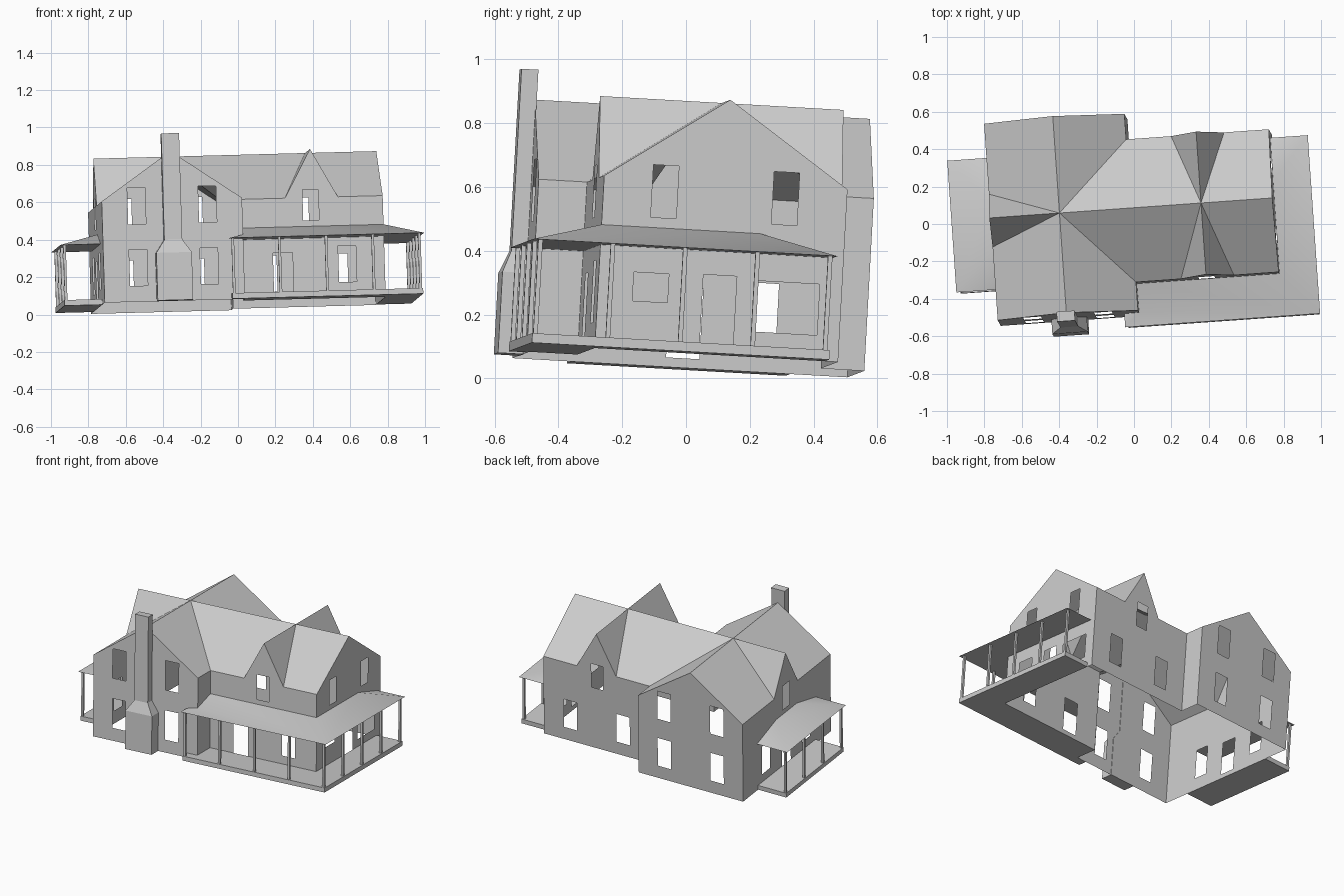
import bpy, bmesh
from math import radians
from mathutils import Vector, Matrix, Euler

if "Cube" in bpy.data.objects:
    bpy.data.objects.remove(bpy.data.objects["Cube"])

grey = bpy.data.materials.new("plain_grey")
grey.use_nodes = True
grey.diffuse_color = (0.6, 0.6, 0.6, 1)
grey.node_tree.nodes["Principled BSDF"].inputs["Base Color"].default_value = (0.6, 0.6, 0.6, 1)

# The whole house stands slightly tilted and turned
TILT = Euler((radians(-3.27), radians(-1.52), radians(4.05))).to_matrix().to_4x4()
CENTRE = Vector((-0.2, 0.03, 0.2))

# Main dimensions
BASE, EAVE, RIDGE = 0.055, 0.597, 0.857
WEST, WING_X, EAST = -0.747, 0.005, 0.77
WING_F, WING_B = -0.497, 0.558
MAIN_F, MAIN_B = -0.345, 0.421
MID_Y, WING_MID, DORMER_X = 0.038, -0.371, 0.388
HALF = 0.142                      # half width of the small cross gables
DECK, PORCH_LOW, PORCH_TOP = 0.085, 0.38, 0.443


def finish(name, bm, smooth=False):
    me = bpy.data.meshes.new(name)
    bm.to_mesh(me)
    bm.free()
    me.materials.append(grey)
    for p in me.polygons:
        p.use_smooth = smooth
    ob = bpy.data.objects.new(name, me)
    bpy.context.collection.objects.link(ob)
    ob.matrix_world = TILT
    return ob


def face_away(bm, centre):
    bm.normal_update()
    for f in bm.faces:
        if f.normal.dot(f.calc_center_median() - centre) < 0:
            f.normal_flip()


def sheet(name, faces, centre=CENTRE, smooth=False):
    bm = bmesh.new()
    for pts in faces:
        bm.faces.new([bm.verts.new(p) for p in pts])
    bmesh.ops.remove_doubles(bm, verts=bm.verts, dist=0.0005)
    face_away(bm, centre)
    return finish(name, bm, smooth)


def wall(name, axis, pos, outline, holes=()):
    """Thin wall: outline in (along, z), holes as (middle, width, bottom, top)."""
    bm = bmesh.new()
    loops = [outline] + [[(m - w / 2, b), (m + w / 2, b), (m + w / 2, t), (m - w / 2, t)]
                         for m, w, b, t in holes]
    for loop in loops:
        vs = [bm.verts.new((pos, u, z) if axis == "x" else (u, pos, z)) for u, z in loop]
        for i, v in enumerate(vs):
            bm.edges.new((vs[i - 1], v))
    bmesh.ops.triangle_fill(bm, use_beauty=True, edges=bm.edges[:])
    face_away(bm, CENTRE)
    return finish(name, bm)


def prism(name, outline, z0, z1):
    bm = bmesh.new()
    f = bm.faces.new([bm.verts.new((x, y, z0)) for x, y in outline])
    top = bmesh.ops.extrude_face_region(bm, geom=[f])
    bmesh.ops.translate(bm, vec=(0, 0, z1 - z0),
                        verts=[g for g in top["geom"] if isinstance(g, bmesh.types.BMVert)])
    if not any(len(g.verts) == len(outline) and g.calc_center_median().z < z0 + 1e-5 for g in bm.faces):
        bm.faces.new([v for v in bm.verts if v.co.z < z0 + 1e-5])
    bmesh.ops.recalc_face_normals(bm, faces=bm.faces[:])
    return finish(name, bm)


def rect(x0, x1, y0, y1):
    return [(x0, y0), (x1, y0), (x1, y1), (x0, y1)]


# Window and door openings
def low(m, w=0.095):
    return (m, w, 0.14, 0.335)


def high(m, w=0.095):
    return (m, w, 0.47, 0.665)


def door(m):
    return (m, 0.105, DECK, 0.305)


def gable(a, b, mid):
    return [(a, BASE), (b, BASE), (b, EAVE), (mid, RIDGE), (a, EAVE)]


def cross_gable(a, b, mid):
    return [(a, BASE), (b, BASE), (b, EAVE), (mid + HALF, EAVE),
            (mid, RIDGE), (mid - HALF, EAVE), (a, EAVE)]


# Walls
four = [f(WING_MID + s * 0.19) for f in (low, high) for s in (-1, 1)]
wall("wing_front_wall", "y", WING_F, gable(WEST, WING_X, WING_MID), four)
wall("wing_back_wall", "y", WING_B, gable(WEST, WING_X, WING_MID), four)
attic = (DORMER_X - 0.005, 0.085, 0.475, 0.64)
wall("main_front_wall", "y", MAIN_F, cross_gable(WING_X, EAST, DORMER_X),
     [attic, door(0.225), low(0.57)])
wall("main_back_wall", "y", MAIN_B, cross_gable(WING_X, EAST, DORMER_X),
     [attic, low(0.198), low(0.578)])
wall("east_wall", "x", EAST, gable(MAIN_F, MAIN_B, MID_Y),
     [(MID_Y - 0.19, 0.08, 0.475, 0.64), (MID_Y + 0.19, 0.08, 0.475, 0.64),
      (-0.18, 0.11, 0.21, 0.3), door(0.036), (0.25, 0.2, 0.135, 0.295)])
wall("west_wall", "x", WEST, cross_gable(WING_F, WING_B, MID_Y),
     [(MID_Y, 0.085, 0.475, 0.64), door(MID_Y), low(-0.2), low(0.28)])
for name, a, b in (("front", WING_F, MAIN_F), ("back", MAIN_B, WING_B)):
    wall("wing_side_wall_" + name, "x", WING_X, [(a, BASE), (b, BASE), (b, EAVE), (a, EAVE)])

# Roof: cross gables meeting in valleys at two ridge points
J1, J2 = (WING_MID, MID_Y, RIDGE), (DORMER_X, MID_Y, RIDGE)
roof = []
for ym, yw, s in ((MAIN_F, WING_F, -1), (MAIN_B, WING_B, 1)):
    left, right = (DORMER_X - HALF, ym, EAVE), (DORMER_X + HALF, ym, EAVE)
    peak, valley = (DORMER_X, ym, RIDGE), (WING_X, ym, EAVE)
    wing_peak, side = (WING_MID, yw, RIDGE), (WEST, MID_Y + s * HALF, EAVE)
    roof += [[J1, valley, left, J2], [J2, left, peak], [J2, peak, right],
             [J2, right, (EAST, ym, EAVE), (EAST, MID_Y, RIDGE)],
             [J1, wing_peak, (WING_X, yw, EAVE), valley],
             [J1, wing_peak, (WEST, yw, EAVE), side],
             [J1, side, (WEST, MID_Y, RIDGE)]]
sheet("main_roof", roof, Vector((0, 0.03, -1)))


# Porch roofs: hipped slopes above flat ceilings
def at(z, *pts):
    return [(x, y, z) for x, y in pts]


X0, X1, Y0, Y1 = -0.075, 0.97, -0.57, 0.387
A, B, C, C2, A2 = at(PORCH_LOW, (X0, Y0), (X1, Y0), (X1, Y1), (EAST, Y1), (X0, WING_F))
a, b, c = at(PORCH_TOP, (WING_X, MAIN_F), (EAST, MAIN_F), (EAST, 0.155))
d = (WING_X, WING_F, 0.4)
below, above = Vector((0.4, 0, -3)), Vector((0, 0, 3))
sheet("wrap_porch_roof", [[A, B, b, a, d], [B, C, c, b], [C, C2, c], [A, d, A2]], below, True)
notch = [(EAST, MAIN_F), (WING_X, MAIN_F), (WING_X, WING_F)]
sheet("wrap_porch_ceiling", [[A, B, C, C2] + at(PORCH_LOW, *notch) + [A2]], above)

P, Q, Q2, P2 = at(PORCH_LOW, *[(-0.963, -0.32), (-0.963, Y1), (WEST, Y1), (WEST, -0.32)])
p, q = at(PORCH_TOP, (WEST, -0.09), (WEST, 0.155))
sheet("side_porch_roof", [[P, Q, q, p], [P, p, P2], [Q, Q2, q]], below, True)
sheet("side_porch_ceiling", [[P, Q, Q2, P2]], above)

# Porch decks
prism("wrap_porch_deck", [(-0.066, -0.556), (0.957, -0.556), (0.957, 0.38), (EAST, 0.38)]
      + notch + [(-0.066, WING_F)], BASE, DECK)
prism("side_porch_deck", rect(-0.95, WEST, -0.31, 0.378), BASE, DECK)

# Porch posts
spots = [(-0.055 + 0.25 * i, -0.546) for i in range(5)]
spots += [(0.945, -0.546 + 0.228 * i) for i in range(1, 5)]
spots += [(-0.94, -0.3 + 0.223 * i) for i in range(4)]
for i, (x, y) in enumerate(spots):
    r = 0.007
    prism(f"porch_post_{i + 1}", rect(x - r, x + r, y - r, y + r), DECK, PORCH_LOW)

# Chimney: wide base, sloped shoulder, slim shaft
bm = bmesh.new()
rings = []
for w, front, z in ((0.095, -0.575, BASE), (0.095, -0.575, 0.31),
                    (0.048, -0.547, 0.38), (0.048, -0.547, 0.95)):
    rings.append([bm.verts.new((x, y, z)) for x, y in
                  rect(-0.373 - w, -0.373 + w, front, -0.494)])
for lo, hi in zip(rings, rings[1:]):
    for i in range(4):
        bm.faces.new((lo[i - 1], lo[i], hi[i], hi[i - 1]))
bm.faces.new(rings[0][::-1])
bm.faces.new(rings[-1])
bmesh.ops.recalc_face_normals(bm, faces=bm.faces[:])
finish("chimney", bm)
